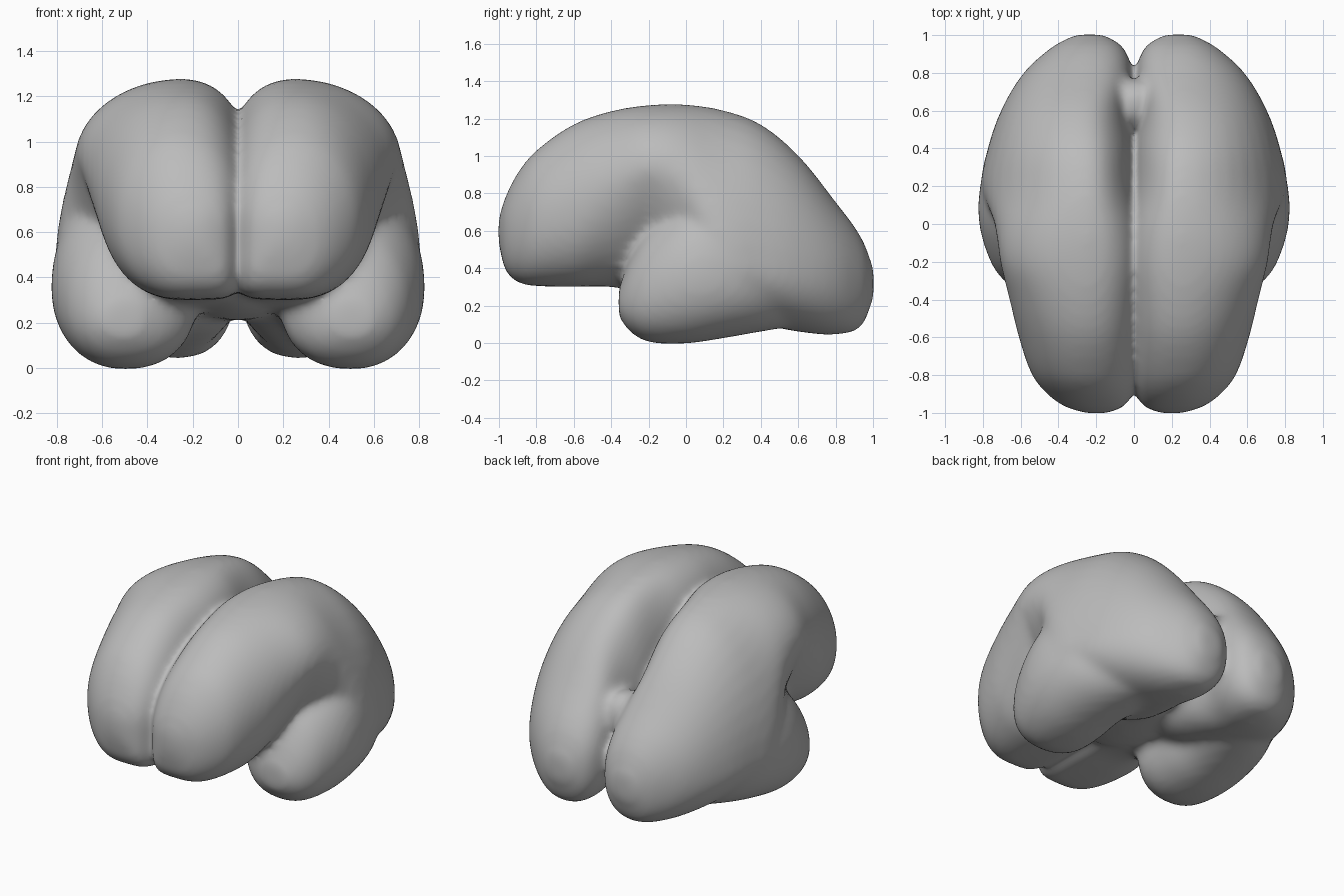
import bpy
import bmesh
from math import cos, sin, pi
from mathutils import Matrix

SEGMENTS = 40
SUBSTEPS = 5

old = bpy.data.objects.get("Cube")
if old:
    bpy.data.objects.remove(old, do_unlink=True)

# Each station: y, inner x, crown x, outer x, bottom z, widest z, top z
CEREBRUM = [
    (-1.003, .15, .2, .25, .54, .6, .66),
    (-.97, .06, .22, .36, .4, .6, .77),
    (-.9, .01, .23, .46, .325, .62, .91),
    (-.8, -.02, .25, .54, .305, .66, 1.03),
    (-.6, -.03, .25, .61, .3, .74, 1.17),
    (-.4, -.03, .25, .66, .3, .85, 1.24),
    (-.2, -.03, .25, .71, .26, .93, 1.272),
    (0, -.03, .25, .74, .22, .83, 1.275),
    (.2, -.03, .25, .81, .15, .44, 1.245),
    (.4, -.01, .26, .775, .1, .4, 1.17),
    (.6, .03, .27, .705, .06, .38, 1.005),
    (.8, .01, .26, .585, .045, .36, .755),
    (.94, .06, .25, .43, .09, .33, .56),
    (1.003, .16, .25, .31, .24, .31, .4),
]
TEMPORAL_LOBE = [
    (-.36, .42, .5, .6, .14, .21, .29),
    (-.3, .3, .5, .69, .06, .23, .45),
    (-.2, .2, .5, .76, .005, .28, .61),
    (0, .18, .5, .82, -.003, .35, .77),
    (.2, .2, .48, .815, .025, .36, .85),
    (.4, .17, .45, .75, .06, .36, .7),
    (.65, .2, .36, .56, .1, .34, .5),
]


def smooth_stations(stations):
    """Ease between stations with a cubic spline."""
    result = []
    last = len(stations) - 1
    for i in range(last):
        p0, p1 = stations[max(i - 1, 0)], stations[i]
        p2, p3 = stations[i + 1], stations[min(i + 2, last)]
        span = p2[0] - p1[0]
        for step in range(SUBSTEPS):
            t = step / SUBSTEPS
            row = [p1[0] + span * t]
            for a, b, c, d in list(zip(p0, p1, p2, p3))[1:]:
                m1 = (c - a) / (p2[0] - p0[0]) * span
                m2 = (d - b) / (p3[0] - p1[0]) * span
                h = t * t * (3 - 2 * t)
                row.append(b + (c - b) * h + m1 * t * (1 - t) ** 2
                           - m2 * t * t * (1 - t))
            result.append(row)
    return result + [list(stations[-1])]


def section(bm, station, side, fissure, flatness):
    """One ring; fissure undercuts the outside, flatness squares the inside."""
    y, inner, crown, outer, bottom, widest, top = station
    undercut = 2.2 - fissure * max(0, 1 - abs(y + .2) / .4)
    base = 2.3 + flatness * min(1, max(0, -y / .4))
    ring = []
    for k in range(SEGMENTS):
        a = 2 * pi * k / SEGMENTS
        c, s = cos(a), sin(a)
        if s > 0:
            power = 2 if c > 0 else 2.3
        else:
            power = undercut if c > 0 else base
        rx = outer - crown if c > 0 else inner - crown
        rz = top - widest if s > 0 else bottom - widest
        x = crown + rx * abs(c) ** (2 / power)
        z = widest + rz * abs(s) ** (2 / power)
        ring.append(bm.verts.new((side * x, y, z)))
    return ring


def loft(bm, stations, side, fissure, flatness):
    rings = [section(bm, s, side, fissure, flatness)
             for s in smooth_stations(stations)]
    for a, b in zip(rings, rings[1:]):
        for k in range(SEGMENTS):
            n = (k + 1) % SEGMENTS
            bm.faces.new((a[k], a[n], b[n], b[k]))
    bm.faces.new(rings[0])
    bm.faces.new(rings[-1])


def ellipsoid(bm, centre, radii):
    matrix = Matrix.Translation(centre) @ Matrix.Diagonal((*radii, 1))
    bmesh.ops.create_uvsphere(bm, u_segments=32, v_segments=16,
                              radius=1, matrix=matrix)


bm = bmesh.new()
# Paired hemispheres and temporal lobes
for side in (-1, 1):
    loft(bm, CEREBRUM, side, .9, 4)
    loft(bm, TEMPORAL_LOBE, side, 0, 0)
# Central underside bridge and the rounded bump in the rear cleft
ellipsoid(bm, (0, .1, .34), (.26, .47, .13))
ellipsoid(bm, (0, .64, .62), (.1, .13, .14))
bmesh.ops.recalc_face_normals(bm, faces=bm.faces)

mesh = bpy.data.meshes.new("brain")
bm.to_mesh(mesh)
bm.free()
brain = bpy.data.objects.new("brain", mesh)
bpy.context.collection.objects.link(brain)
bpy.context.view_layer.objects.active = brain
brain.select_set(True)

# Fuse the lobes and soften the folds
remesh = brain.modifiers.new("fuse", "REMESH")
remesh.mode = "VOXEL"
remesh.voxel_size = .022
soften = brain.modifiers.new("soften", "SMOOTH")
soften.factor = .5
soften.iterations = 16
for name in ("fuse", "soften"):
    bpy.ops.object.modifier_apply(modifier=name)

# Plain grey surface
grey = bpy.data.materials.new("soft grey")
grey.use_nodes = True
colour = (.5, .5, .5, 1)
grey.diffuse_color = colour
grey.node_tree.nodes["Principled BSDF"].inputs["Base Color"].default_value = colour
brain.data.materials.clear()
brain.data.materials.append(grey)
for face in brain.data.polygons:
    face.material_index = 0
    face.use_smooth = True
